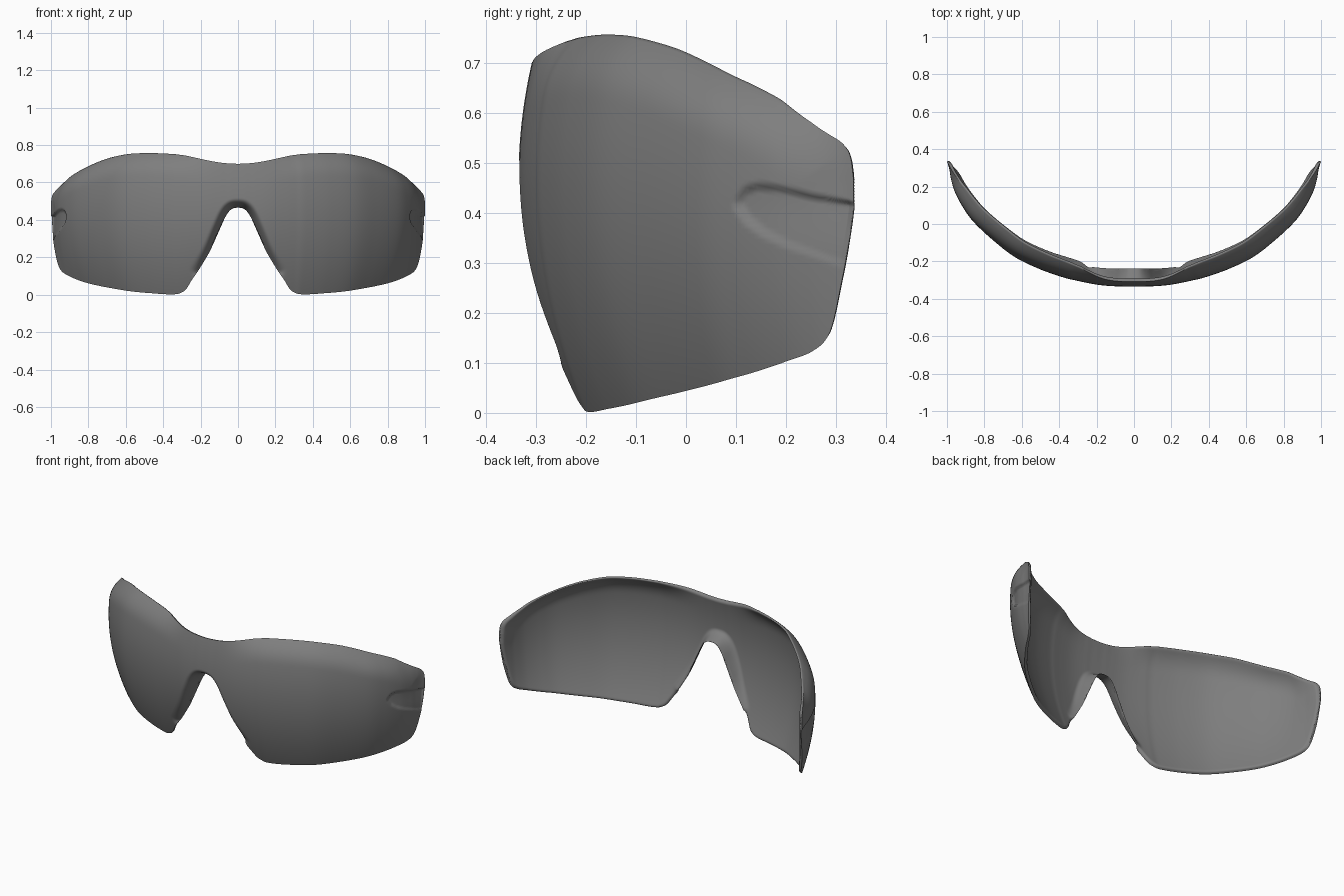
import bpy, bmesh, math
from mathutils import Vector, kdtree

cube = bpy.data.objects.get("Cube")
if cube:
    bpy.data.objects.remove(cube)

STEPS, ROWS = 13, 76
THICK, EDGE = 0.02, 0.02
MID_Z, NOSE_BACK = 0.47, -0.238

# Stations from the centre to the temple:
# plan x, plan y, lower edge, upper edge, upper edge roll, lower curvature
stations = [Vector(s) for s in (
    (0, -.335, .465, .7, 0, .5),
    (.035, -.335, .457, .701, 0, .5),
    (.065, -.334, .42, .703, 0, .5),
    (.1, -.333, .345, .707, 0, .5),
    (.15, -.33, .238, .715, .003, .5),
    (.2, -.324, .16, .725, .01, .49),
    (.26, -.313, .08, .737, .023, .47),
    (.31, -.302, .018, .746, .035, .45),
    (.37, -.288, .002, .752, .043, .44),
    (.5, -.243, .008, .757, .048, .44),
    (.635, -.178, .02, .752, .052, .45),
    (.75, -.09, .038, .73, .057, .46),
    (.855, .008, .06, .69, .06, .47),
    (.914, .088, .078, .66, .056, .46),
    (.957, .17, .1, .625, .046, .42),
    (.979, .24, .122, .583, .026, .34),
    (.988, .282, .16, .558, .012, .28),
    (.994, .311, .27, .54, .004, .23),
    (.998, .328, .36, .515, 0, .22),
    (1, .335, .41, .47, 0, .22))]

# Outline of the temple recess, as side-on y and z
recess = [Vector(p) for p in (
    (.4, .415), (.25, .44), (.18, .457), (.14, .46), (.112, .452), (.09, .42),
    (.115, .382), (.15, .355), (.2, .331), (.4, .262))]


def smooth(t):
    t = min(max(t, 0), 1)
    return t * t * (3 - 2 * t)


def curve_point(i, t):
    """Catmull-Rom point, mirrored at the centre and extended at the temple."""
    b, c = stations[i], stations[i + 1]
    a = stations[i - 1] if i else Vector((-c[0], *c[1:]))
    d = stations[i + 2] if i + 2 < len(stations) else 2 * c - b
    return b + (c - a) * (t / 2) + (2 * a - 5 * b + 4 * c - d) * (t * t / 2) \
        + (3 * b - a - 3 * c + d) * (t ** 3 / 2)


def make_tree(points):
    tree = kdtree.KDTree(len(points))
    for n, p in enumerate(points):
        tree.insert(p, n)
    tree.balance()
    return tree


def recess_depth(y, z):
    """Depth of the sunken temple panel, with a narrow wall round it."""
    if y < .08 or not .25 < z < .47:
        return 0
    p, inside, near = Vector((y, z)), False, 1
    for a, b in zip(recess, recess[1:] + recess[:1]):
        if (a.y > z) != (b.y > z) and y < a.x + (z - a.y) * (b.x - a.x) / (b.y - a.y):
            inside = not inside
        f = min(max((p - a).dot(b - a) / (b - a).length_squared, 0), 1)
        near = min(near, (p - a.lerp(b, f)).length)
    return smooth(near / .013) * (.004 + .008 * smooth((z - .3) / .13)) if inside else 0


# Sampled columns and the trees that measure distance to each edge
columns = [curve_point(i, k / STEPS) for i in range(len(stations) - 1) for k in range(STEPS)]
columns.append(stations[-1])
low = [Vector((c[0], c[1], c[2])) for c in columns]
high = [Vector((c[0], c[1], c[3])) for c in columns]
end = [low[-1].lerp(high[-1], k / 10) for k in range(11)]
nose = [p for p in low if p.x < .23]
nose += [Vector((-p.x, p.y, p.z)) for p in nose]
rim_tree, nose_tree, top_tree = make_tree(low + high + end), make_tree(nose), make_tree(high)

# Outer and inner skins of one half, sharing the rim
bm = bmesh.new()
outer, inner = [], []
last = len(columns) - 1
for n, c in enumerate(columns):
    ahead, behind = columns[min(n + 1, last)], columns[max(n - 1, 0)]
    inward = Vector((behind[1] - ahead[1], ahead[0] - behind[0], 0)).normalized()
    if n == 0:
        inward = Vector((0, 1, 0))
    outs, ins = [], []
    for r in range(ROWS + 1):
        v = r / ROWS
        v = .5 * v + .25 * (1 - math.cos(math.pi * v))
        p = low[n].lerp(high[n], v)
        bend = (c[5] if p.z < MID_Z else .5) * (p.z - MID_Z) ** 2
        roll = max(0, 1 - top_tree.find(p)[2] / .13) ** 2.6 * c[4]
        q = p + inward * (bend + roll)
        flange = max(0, 1 - nose_tree.find(p)[2] / .055) ** 2.6
        q.y += flange * max(0, NOSE_BACK - q.y)
        rim = min(rim_tree.find(p)[2] / EDGE, 1)
        back = q + inward * THICK * math.sqrt(max(0, 1 - (1 - rim) ** 2))
        outs.append(bm.verts.new(q + inward * recess_depth(q.y, q.z) * min(1, .4 + rim)))
        on_rim = r in (0, ROWS) or n == last
        ins.append(outs[-1] if on_rim else bm.verts.new(back))
    outer.append(outs)
    inner.append(ins)

for n in range(last):
    for r in range(ROWS):
        for skin, flip in ((outer, False), (inner, True)):
            quad = [skin[n][r], skin[n + 1][r], skin[n + 1][r + 1], skin[n][r + 1]]
            bm.faces.new(quad[::-1] if flip else quad)
for verts in (outer[0], inner[0]):
    for v in verts:
        v.co.x = 0

mesh = bpy.data.meshes.new("shield_lens")
bm.to_mesh(mesh)
bm.free()
lens = bpy.data.objects.new("shield_lens", mesh)
bpy.context.collection.objects.link(lens)

# Mirror the half across the centre
mirror = lens.modifiers.new("Mirror", 'MIRROR')
mirror.use_clip = True
mirror.merge_threshold = .0005

# Smoke grey lens material
grey = bpy.data.materials.new("smoke_grey")
grey.use_nodes = True
colour = (.21, .21, .21, 1)
grey.diffuse_color = colour
grey.node_tree.nodes["Principled BSDF"].inputs["Base Color"].default_value = colour
mesh.materials.append(grey)

bpy.context.view_layer.objects.active = lens
lens.select_set(True)
bpy.ops.object.shade_smooth_by_angle(angle=math.radians(80))
